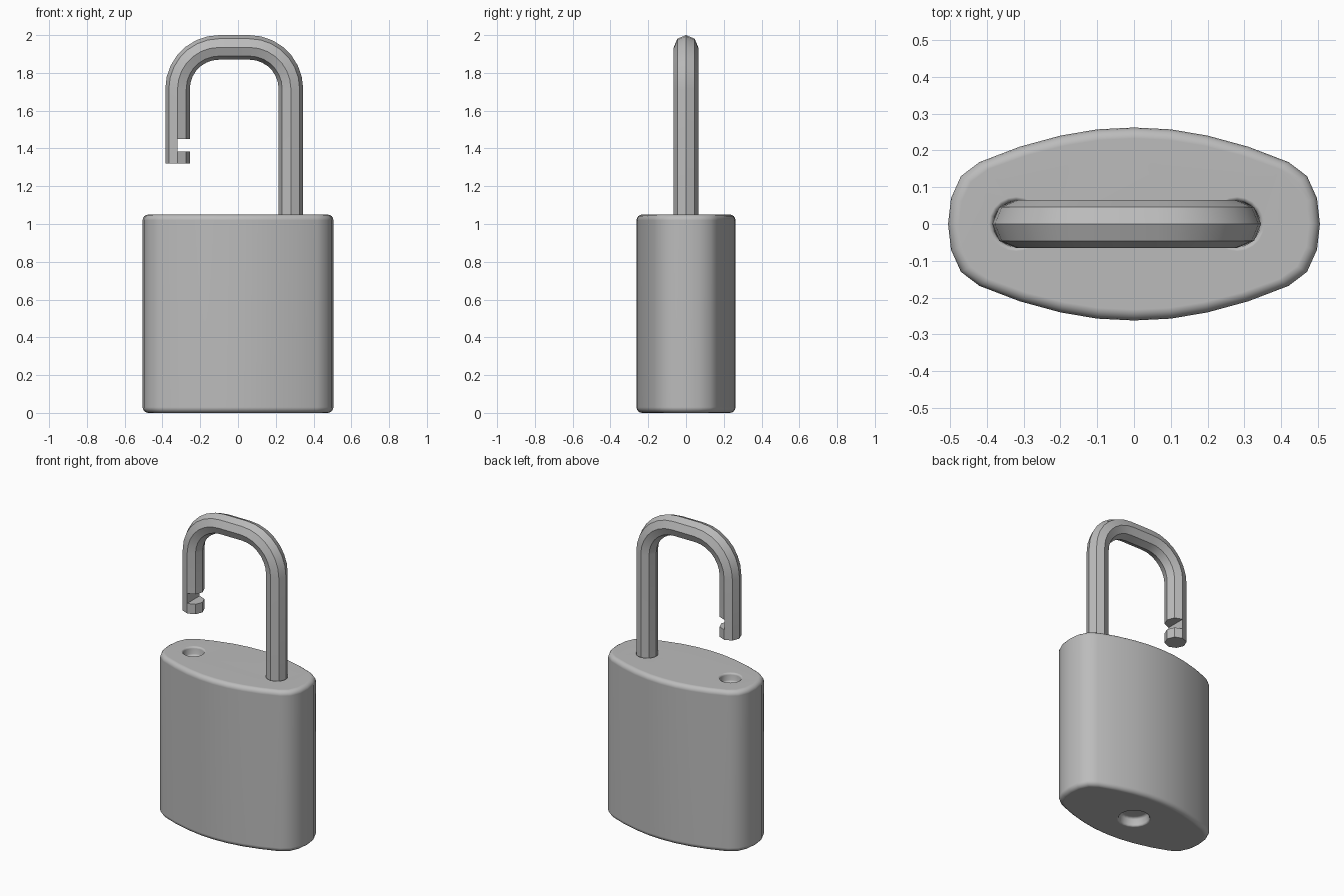
import bpy, bmesh, math
from mathutils import Vector

if "Cube" in bpy.data.objects:
    bpy.data.objects.remove(bpy.data.objects["Cube"])

metal = bpy.data.materials.new("grey_metal")
metal.diffuse_color = (0.5, 0.5, 0.5, 1)
metal.use_nodes = True
metal.node_tree.nodes["Principled BSDF"].inputs["Base Color"].default_value = metal.diffuse_color


def loft(name, rings):
    """Closed solid through a list of equal-length rings."""
    bm = bmesh.new()
    vs = [[bm.verts.new(p) for p in ring] for ring in rings]
    n = len(vs[0])
    for a, b in zip(vs, vs[1:]):
        for i in range(n):
            j = (i + 1) % n
            bm.faces.new((a[i], a[j], b[j], b[i]))
    bm.faces.new(vs[0])
    bm.faces.new(vs[-1])
    bmesh.ops.recalc_face_normals(bm, faces=bm.faces)
    me = bpy.data.meshes.new(name)
    bm.to_mesh(me)
    bm.free()
    me.materials.append(metal)
    ob = bpy.data.objects.new(name, me)
    bpy.context.collection.objects.link(ob)
    return ob


def activate(ob):
    bpy.ops.object.select_all(action='DESELECT')
    ob.select_set(True)
    bpy.context.view_layer.objects.active = ob


def cut(ob, cutter):
    cutter.hide_render = True
    activate(ob)
    m = ob.modifiers.new("cut", 'BOOLEAN')
    m.operation = 'DIFFERENCE'
    m.solver = 'EXACT'
    m.object = cutter
    bpy.ops.object.modifier_apply(modifier=m.name)
    bpy.data.objects.remove(cutter)


def hole(x, z, r, depth, up):
    """Cutter for a round recess with a softened rim; up is +1 or -1."""
    prof = [(r + 0.012, 0.05), (r + 0.012, 0.0), (r + 0.004, -0.004), (r, -0.012),
            (r * 0.97, -depth * 0.75), (r * 0.8, -depth)]
    return loft("hole_cutter", [[(x + q * math.cos(k * math.tau / 20), q * math.sin(k * math.tau / 20),
                                  z + up * h) for k in range(20)] for q, h in prof])


# Body: bowed outline with rounded top and bottom rims
W, D, H, R = 0.505, 0.262, 1.05, 0.03
quad = [(W, 0), (0.497, 0.07), (0.47, 0.13), (0.42, 0.168), (0.31, 0.21), (0.2, 0.24), (0.1, 0.257), (0, D)]
half = quad + [(-x, y) for x, y in quad[-2::-1]]
outline = half + [(x, -y) for x, y in half[-2:0:-1]]
levels = []
for k in range(5):
    a = k * math.pi / 8
    levels.append((R * (1 - math.sin(a)), R * (1 - math.cos(a))))
levels += [(d, H - z) for d, z in reversed(levels)]
body = loft("body", [[(x * (W - d) / W, y * (D - d) / D, z) for x, y in outline] for d, z in levels])

# Shackle holes on top and keyhole recess below
for args in ((-0.32, H, 0.062, 0.06, 1), (0.28, H, 0.062, 0.06, 1), (0, 0, 0.09, 0.06, -1)):
    cut(body, hole(*args))
activate(body)
bpy.ops.object.shade_smooth_by_angle(angle=math.radians(65))
wn = body.modifiers.new("weighted_normals", 'WEIGHTED_NORMAL')
wn.keep_sharp = True

# Shackle: octagonal bar swept along two legs and two quarter bends
BEND, BAR, ZC = 0.22, 0.065, 1.715
path = [(0.28, 0.97, 0)]
for cx, start in ((0.06, 0), (-0.1, math.pi / 2)):
    for k in range(8):
        t = start + k / 7 * math.pi / 2
        path.append((cx + BEND * math.cos(t), ZC + BEND * math.sin(t), t))
path.append((-0.32, 1.32, math.pi))
rings = []
for x, z, t in path:
    n = Vector((math.cos(t), 0, math.sin(t)))
    rings.append([Vector((x, 0, z)) + BAR * (math.cos(a) * n + math.sin(a) * Vector((0, 1, 0)))
                  for a in (k * math.pi / 4 for k in range(8))])
shackle = loft("shackle", rings)

# Locking notch on the inner side of the free leg
notch = loft("notch_cutter", [[(-0.321, -0.1, z), (-0.2, -0.1, z), (-0.2, 0.1, z), (-0.321, 0.1, z)]
                              for z in (1.385, 1.45)])
cut(shackle, notch)
activate(shackle)
bpy.ops.object.shade_smooth_by_angle(angle=math.radians(30))
